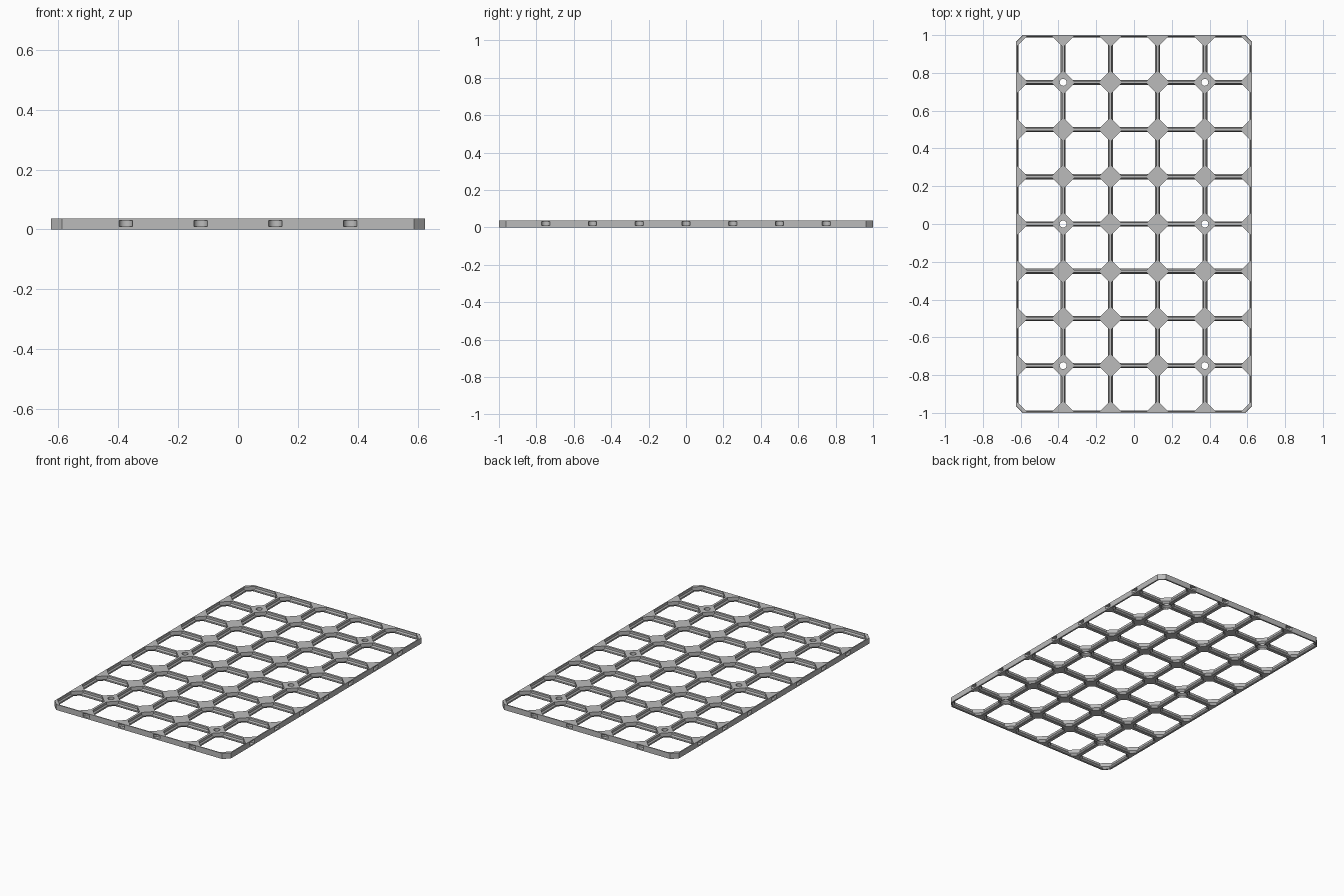
import bpy, bmesh, math

if "Cube" in bpy.data.objects:
    bpy.data.objects.remove(bpy.data.objects["Cube"])

S = 1 / 112          # model units per millimetre of the tile system
PITCH, HALF = 28.0, 14.0
NX, NY = 5, 8
CUT = 4.2            # chamfer on the four board corners
THICK = 4.0
# height, half bar width, distance of diamond face from its centre
LEVELS = [(0, 1.1, 3.67), (0.4, 1.5, 4.07), (1.4, 1.5, 5.07),
          (2.4, 0.8, 5.07), (THICK, 0.8, 5.07)]

grey = bpy.data.materials.new("light grey")
grey.diffuse_color = (0.5, 0.5, 0.5, 1)
grey.use_nodes = True
grey.node_tree.nodes["Principled BSDF"].inputs["Base Color"].default_value = grey.diffuse_color


def finish(name, bm):
    bmesh.ops.remove_doubles(bm, verts=bm.verts, dist=1e-5)
    bmesh.ops.recalc_face_normals(bm, faces=bm.faces)
    me = bpy.data.meshes.new(name)
    bm.to_mesh(me)
    bm.free()
    me.materials.append(grey)
    ob = bpy.data.objects.new(name, me)
    bpy.context.collection.objects.link(ob)
    return ob


def lathe(bm, cx, cy, profile, n=32):
    """Closed solid turned around a vertical axis, profile of (radius, z)."""
    rings = [[bm.verts.new(((cx + r * math.cos(2 * math.pi * i / n)) * S,
                            (cy + r * math.sin(2 * math.pi * i / n)) * S, z * S))
              for i in range(n)] for r, z in profile]
    for a, b in zip(rings, rings[1:]):
        for i in range(n):
            bm.faces.new((a[i], a[(i + 1) % n], b[(i + 1) % n], b[i]))
    bm.faces.new(rings[0][::-1])
    bm.faces.new(rings[-1])


def octagon(h, a):
    """Counter-clockwise; even points start a chamfer, odd points end it."""
    return [(h, a), (a, h), (-a, h), (-h, a), (-h, -a), (-a, -h), (a, -h), (h, -a)]


# Grid frame: every cell is a lofted octagonal opening in a square
bm = bmesh.new()
for ix in range(NX):
    for iy in range(NY):
        cx, cy = (ix - (NX - 1) / 2) * PITCH, (iy - (NY - 1) / 2) * PITCH

        def face(points):
            bm.faces.new([bm.verts.new(((cx + x) * S, (cy + y) * S, z * S))
                          for x, y, z in points])

        rings = []
        for z, w, p in LEVELS:
            h = HALF - w
            a = PITCH - p * math.sqrt(2) - h
            rings.append([(x, y, z) for x, y in octagon(h, a)])
        # inside walls of the opening
        for r, s in zip(rings, rings[1:]):
            for i in range(8):
                j = (i + 1) % 8
                face([r[i], r[j], s[j], s[i]])

        edge = {(1, 0): ix == NX - 1, (-1, 0): ix == 0,
                (0, 1): iy == NY - 1, (0, -1): iy == 0}
        corners = [(1, 1), (-1, 1), (-1, -1), (1, -1)]
        outers = []
        for ring in (rings[0], rings[-1]):
            z = ring[0][2]
            # project the octagon points outward on to the cell square
            out = [(math.copysign(HALF, x), y, z) if abs(x) > abs(y)
                   else (x, math.copysign(HALF, y), z) for x, y, _ in ring]
            loop = []
            for k, (sx, sy) in enumerate(corners):
                p, q = out[2 * k], out[2 * k + 1]
                if edge[(sx, 0)] and edge[(0, sy)]:
                    c = [(sx * HALF, sy * (HALF - CUT), z),
                         (sx * (HALF - CUT), sy * HALF, z)]
                    if k % 2:
                        c.reverse()
                else:
                    c = [(sx * HALF, sy * HALF, z)]
                # corner plate and the bar that follows it
                face([ring[2 * k], p] + c + [q, ring[2 * k + 1]])
                n = (2 * k + 2) % 8
                face([ring[2 * k + 1], q, out[n], ring[n]])
                loop += [p] + c + [q]
            outers.append(loop)
        # outside walls, only along the rim of the board
        low, top = outers
        for i in range(len(low)):
            j = (i + 1) % len(low)
            mx, my = (low[i][0] + low[j][0]) / 2, (low[i][1] + low[j][1]) / 2
            flat_x = abs(abs(mx) - HALF) < 1e-4
            flat_y = abs(abs(my) - HALF) < 1e-4
            side = ((1 if mx > 0 else -1, 0) if flat_x
                    else (0, 1 if my > 0 else -1) if flat_y else None)
            if side is None or edge[side]:
                face([low[i], low[j], top[j], top[i]])
frame = finish("grid_frame", bm)

# Cutters: countersunk screw holes and rounded connector slots in the rim
bm = bmesh.new()
for x in (-42, 42):
    for y in (-84, 0, 84):
        lathe(bm, x, y, [(3.6, -1), (3.6, 1), (2.05, 2.1), (2.05, 5)])
slot = [(2.5, 1.0), (2.5, 3.4)]
for s in (-1, 1):
    for i in range(1, NX):
        lathe(bm, (i - NX / 2) * PITCH, s * NY * HALF, slot)
    for i in range(1, NY):
        lathe(bm, s * NX * HALF, (i - NY / 2) * PITCH, slot)
cutter = finish("hole_cutter", bm)
cutter.hide_render = True

mod = frame.modifiers.new("holes", 'BOOLEAN')
mod.operation = 'DIFFERENCE'
mod.solver = 'EXACT'
mod.object = cutter
bpy.context.view_layer.objects.active = frame
frame.select_set(True)
bpy.ops.object.modifier_apply(modifier=mod.name)
bpy.data.objects.remove(cutter)
bpy.ops.object.shade_smooth_by_angle(angle=math.radians(15))
